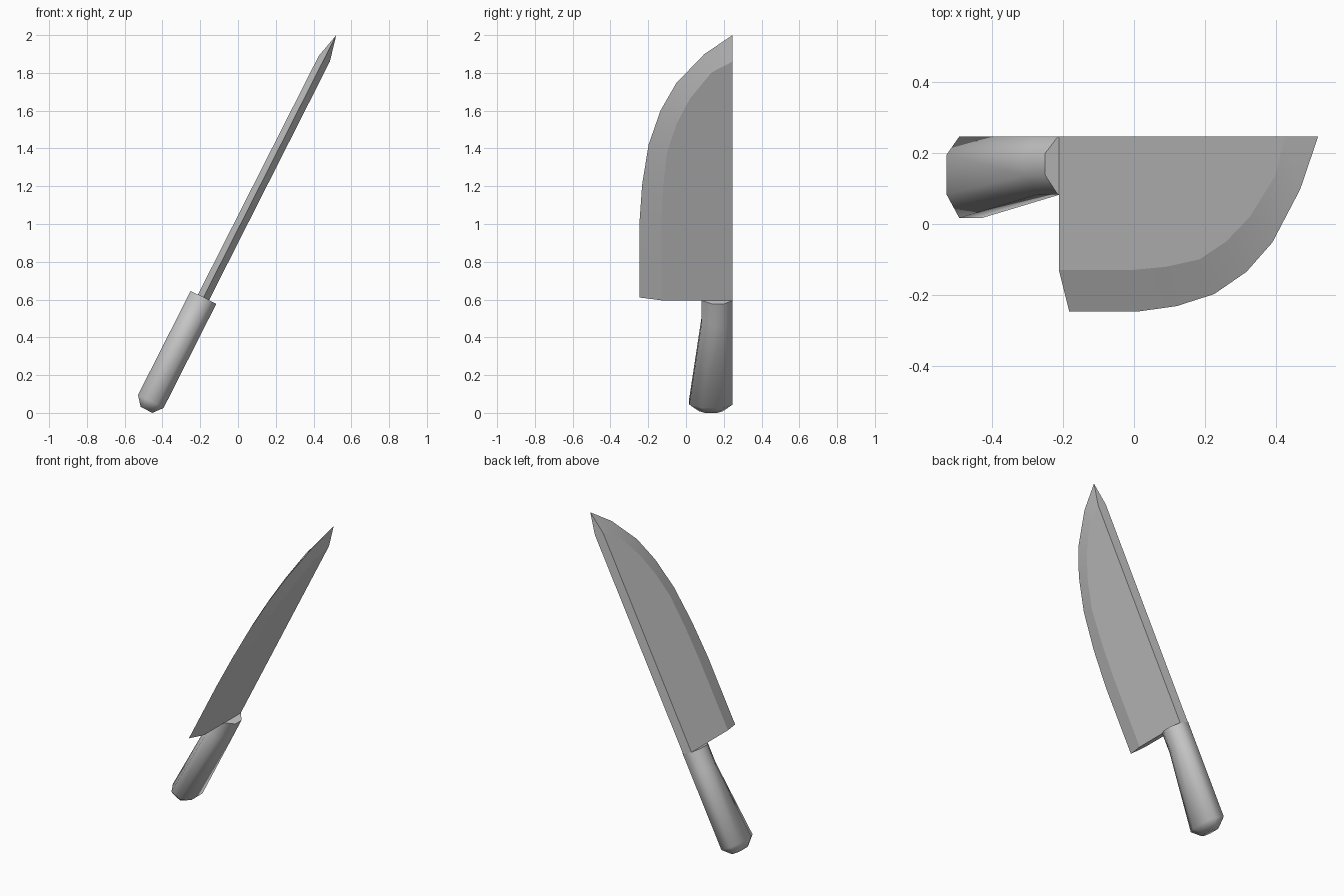
import bpy, bmesh, math
from mathutils import Matrix

if "Cube" in bpy.data.objects:
    bpy.data.objects.remove(bpy.data.objects["Cube"])

# Knife frame: local x = thickness, y = width, z = along the knife (0 at the bolster)
TILT = math.radians(26.85)
FRAME = Matrix.Translation((-0.183, 0, 0.611)) @ Matrix.Rotation(TILT, 4, 'Y')
SPINE = 0.247


def finish(bm, name, angle):
    bmesh.ops.recalc_face_normals(bm, faces=bm.faces)
    bm.transform(FRAME)
    mesh = bpy.data.meshes.new(name)
    bm.to_mesh(mesh)
    bm.free()
    obj = bpy.data.objects.new(name, mesh)
    bpy.context.collection.objects.link(obj)
    bpy.ops.object.select_all(action='DESELECT')
    bpy.context.view_layer.objects.active = obj
    obj.select_set(True)
    bpy.ops.object.shade_smooth_by_angle(angle=math.radians(angle))
    return obj


# Blade: cutting edge and bevel line, both as (length, width) from heel to tip
edge = [(0, -.247), (.436, -.247), (.672, -.232), (.907, -.198),
        (1.109, -.135), (1.271, -.052), (1.445, .098), (1.557, SPINE)]
bevel = [(0, -.13), (.46, -.13), (.67, -.121), (.88, -.1),
         (1.046, -.05), (1.195, .02), (1.352, .135), (1.417, SPINE)]
HALF = 0.033

bm = bmesh.new()
edge_v = [bm.verts.new((0, y, z)) for z, y in edge]
sides, heels = [], []
for sx in (-1, 1):
    line = [bm.verts.new((sx * HALF, y, z)) for z, y in bevel]
    heel = bm.verts.new((sx * HALF, SPINE, 0))
    bm.faces.new(line + [heel])
    for i in range(len(edge) - 1):
        bm.faces.new((edge_v[i], edge_v[i + 1], line[i + 1], line[i]))
    sides.append(line)
    heels.append(heel)
(left, right), (hl, hr) = sides, heels
bm.faces.new((hl, left[-1], edge_v[-1], right[-1], hr))   # spine
bm.faces.new((hl, left[0], edge_v[0], right[0], hr))      # heel end
finish(bm, "blade", 12)


# Handle: eight-sided rings lofted from butt to bolster
def ring(bm, z, wide, narrow, y0, y1, y2, y3):
    pts = [(-narrow, y0), (narrow, y0), (wide, y1), (wide, y2),
           (narrow, y3), (-narrow, y3), (-wide, y2), (-wide, y1)]
    return [bm.verts.new((x, y, z)) for x, y in pts]


bm = bmesh.new()
rings = [ring(bm, -.667, .035, .017, .07, .1, .165, .195),
         ring(bm, -.617, .076, .036, .017, .083, .196, SPINE),
         ring(bm, -.13, .076, .036, .083, .138, .2, SPINE),
         ring(bm, 0, .076, .036, .083, .138, .2, SPINE)]
for a, b in zip(rings, rings[1:]):
    for i in range(8):
        j = (i + 1) % 8
        bm.faces.new((a[i], a[j], b[j], b[i]))
bm.faces.new(rings[0])
bm.faces.new(rings[-1])
finish(bm, "handle", 65)
